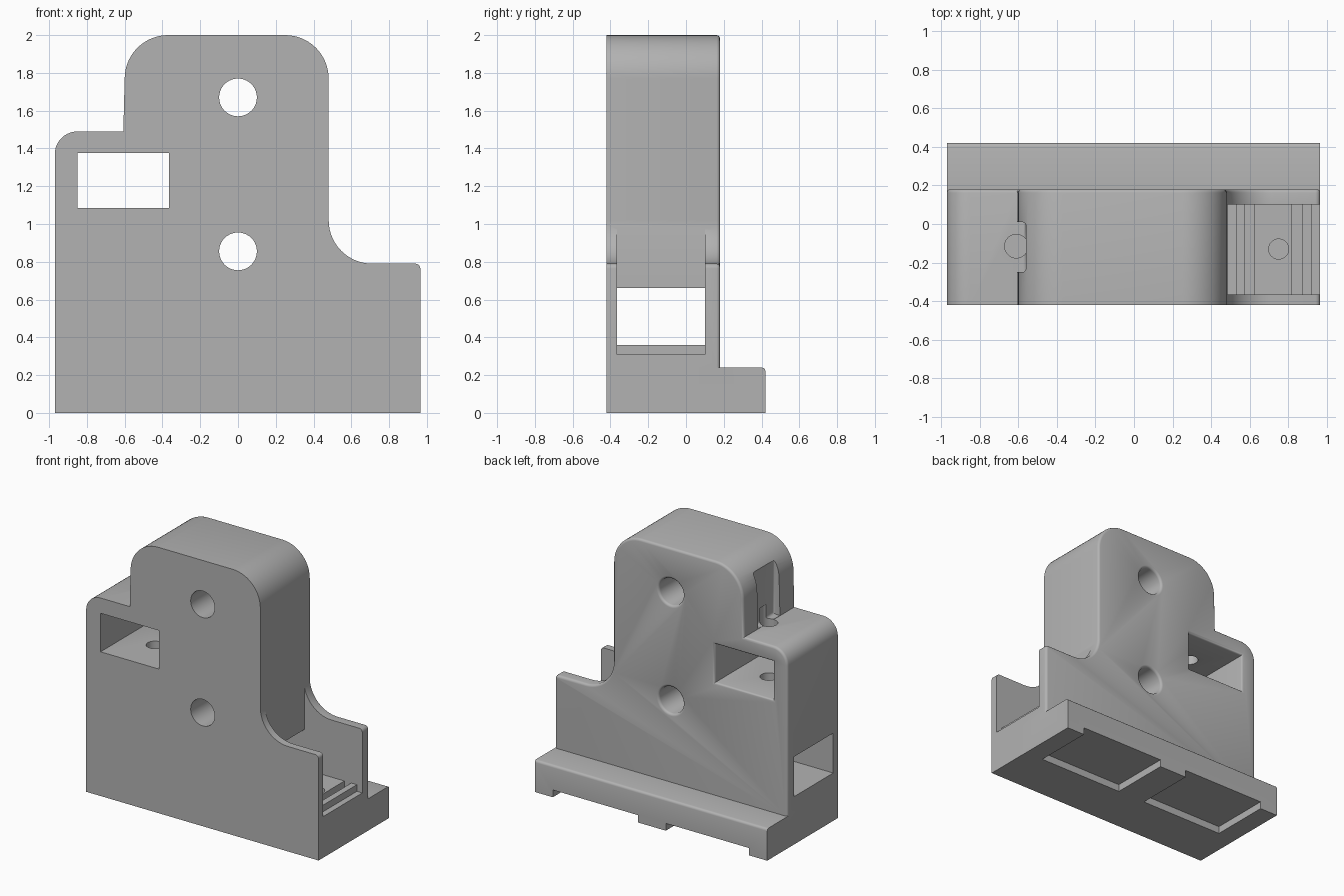
import bpy, bmesh, math
from mathutils import Vector

cube = bpy.data.objects.get("Cube")
if cube:
    bpy.data.objects.remove(cube, do_unlink=True)

grey = bpy.data.materials.new("plain grey")
grey.use_nodes = True
GREY = (0.45, 0.45, 0.45, 1)
grey.diffuse_color = GREY
grey.node_tree.nodes["Principled BSDF"].inputs["Base Color"].default_value = GREY

FRONT, BACK, REAR = -0.42, 0.18, 0.42
LEFT, RIGHT = -0.97, 0.965
ROUND = 0.018


def make_object(name, bm):
    bmesh.ops.recalc_face_normals(bm, faces=bm.faces)
    mesh = bpy.data.meshes.new(name)
    bm.to_mesh(mesh)
    bm.free()
    mesh.materials.append(grey)
    obj = bpy.data.objects.new(name, mesh)
    bpy.context.scene.collection.objects.link(obj)
    return obj


def loft(name, rings, rounded=None):
    """Closed solid through matching rings; rounded picks edges to bevel."""
    bm = bmesh.new()
    loops = [[bm.verts.new(p) for p in ring] for ring in rings]
    for a, b in zip(loops, loops[1:]):
        for i in range(len(a)):
            j = (i + 1) % len(a)
            bm.faces.new((a[i], a[j], b[j], b[i]))
    bm.faces.new(loops[0])
    bm.faces.new(loops[-1])
    bmesh.ops.recalc_face_normals(bm, faces=bm.faces)
    if rounded:
        edges = [e for e in bm.edges if all(rounded(v.co) for v in e.verts)]
        bmesh.ops.bevel(bm, geom=edges, offset=ROUND, segments=3,
                        profile=0.5, affect='EDGES', clamp_overlap=True)
    return make_object(name, bm)


def box(name, x0, x1, y0, y1, z0, z1, rounded=None):
    ring = [(x0, y0), (x1, y0), (x1, y1), (x0, y1)]
    return loft(name, [[(x, y, z) for x, y in ring] for z in (z0, z1)], rounded)


def rod(name, x, y, r, z0, z1):
    ring = [(x + r * math.cos(t * math.tau / 32), y + r * math.sin(t * math.tau / 32))
            for t in range(32)]
    return loft(name, [[(a, b, z) for a, b in ring] for z in (z0, z1)])


def arc(cx, cz, r, start, end, steps=14):
    angles = [math.radians(start + (end - start) * i / steps) for i in range(steps + 1)]
    return [(cx + r * math.cos(a), cz + r * math.sin(a)) for a in angles]


def flared_cutter(name, outline):
    """Front-to-back opening with a softened back rim; outline is (x, z, dx, dz)."""
    stations = [(-0.6, 0), (BACK - ROUND, 0)]
    stations += [(BACK - ROUND * (1 - math.sin(math.radians(a))),
                  ROUND * (1 - math.cos(math.radians(a)))) for a in (30, 60, 90)]
    stations += [(0.3, ROUND)]
    return loft(name, [[(x + dx * o, y, z + dz * o) for x, z, dx, dz in outline]
                       for y, o in stations])


def apply_boolean(target, other, operation):
    mod = target.modifiers.new("boolean", 'BOOLEAN')
    mod.operation = operation
    mod.solver = 'EXACT'
    mod.object = other
    bpy.context.view_layer.objects.active = target
    bpy.ops.object.modifier_apply(modifier=mod.name)
    bpy.data.objects.remove(other, do_unlink=True)


# Stepped body outline, seen from the front
outline = [(LEFT, 0), (RIGHT, 0)]
outline += arc(RIGHT - 0.025, 0.765, 0.025, 0, 90, 4)
outline += arc(0.71, 1.02, 0.23, 270, 180)
outline += arc(0.25, 1.77, 0.23, 0, 90)
outline += arc(-0.37, 1.77, 0.23, 90, 180)
outline += [(-0.607, 1.49)]
outline += arc(LEFT + 0.12, 1.37, 0.12, 90, 180, 10)
body = loft("housing", [[(x, y, z) for x, z in outline] for y in (FRONT, BACK)],
            lambda p: p.y > BACK - 0.001)

# Low ledge along the back of the base
ledge = box("ledge", LEFT, RIGHT, -0.1, REAR, 0, 0.24,
            lambda p: p.y > REAR - 0.001 and p.z > 0.2)
apply_boolean(body, ledge, 'UNION')

cutters = []
# Two round mounting holes
for z in (1.67, 0.855):
    ring = [(math.cos(i * math.tau / 40), math.sin(i * math.tau / 40)) for i in range(40)]
    cutters.append(flared_cutter("mounting_hole",
                                 [(0.1 * c, z + 0.1 * s, c, s) for c, s in ring]))

# Rectangular window
cutters.append(flared_cutter("window", [
    (-0.85, 1.085, -1, -1), (-0.365, 1.085, 1, -1),
    (-0.365, 1.375, 1, 1), (-0.85, 1.375, -1, 1)]))

# Side pocket, the tunnel behind it and the grooves in the pocket floor
cutters.append(box("pocket", 0.485, 1.1, -0.365, 0.1, 0.36, 1.2))
cutters.append(box("tunnel", -1.1, 0.6, -0.365, 0.1, 0.36, 0.66))
for x0, x1 in ((0.485, 0.53), (0.573, 0.624), (0.816, 0.873), (0.92, 1.1)):
    cutters.append(box("floor_groove", x0, x1, -0.365, 0.1, 0.31, 0.5))
cutters.append(rod("pocket_screw_hole", 0.75, -0.13, 0.052, 0.12, 0.5))

# Driver channel in the tower wall and the screw hole below it
cutters.append(box("driver_channel", -0.75, -0.56, -0.25, 0.01, 1.492, 2.1,
                   lambda p: p.x > -0.57))
cutters.append(rod("shelf_screw_hole", -0.61, -0.115, 0.061, 0.6, 1.6))

# Two shallow recesses under the base, open at the back
for x0, x1 in ((-0.82, -0.126), (0.107, 0.815)):
    cutters.append(box("base_recess", x0, x1, -0.04, 0.6, -0.1, 0.055))

for cutter in cutters:
    apply_boolean(body, cutter, 'DIFFERENCE')

bpy.ops.object.select_all(action='DESELECT')
body.select_set(True)
bpy.context.view_layer.objects.active = body
bpy.ops.object.shade_smooth_by_angle(angle=math.radians(32))
